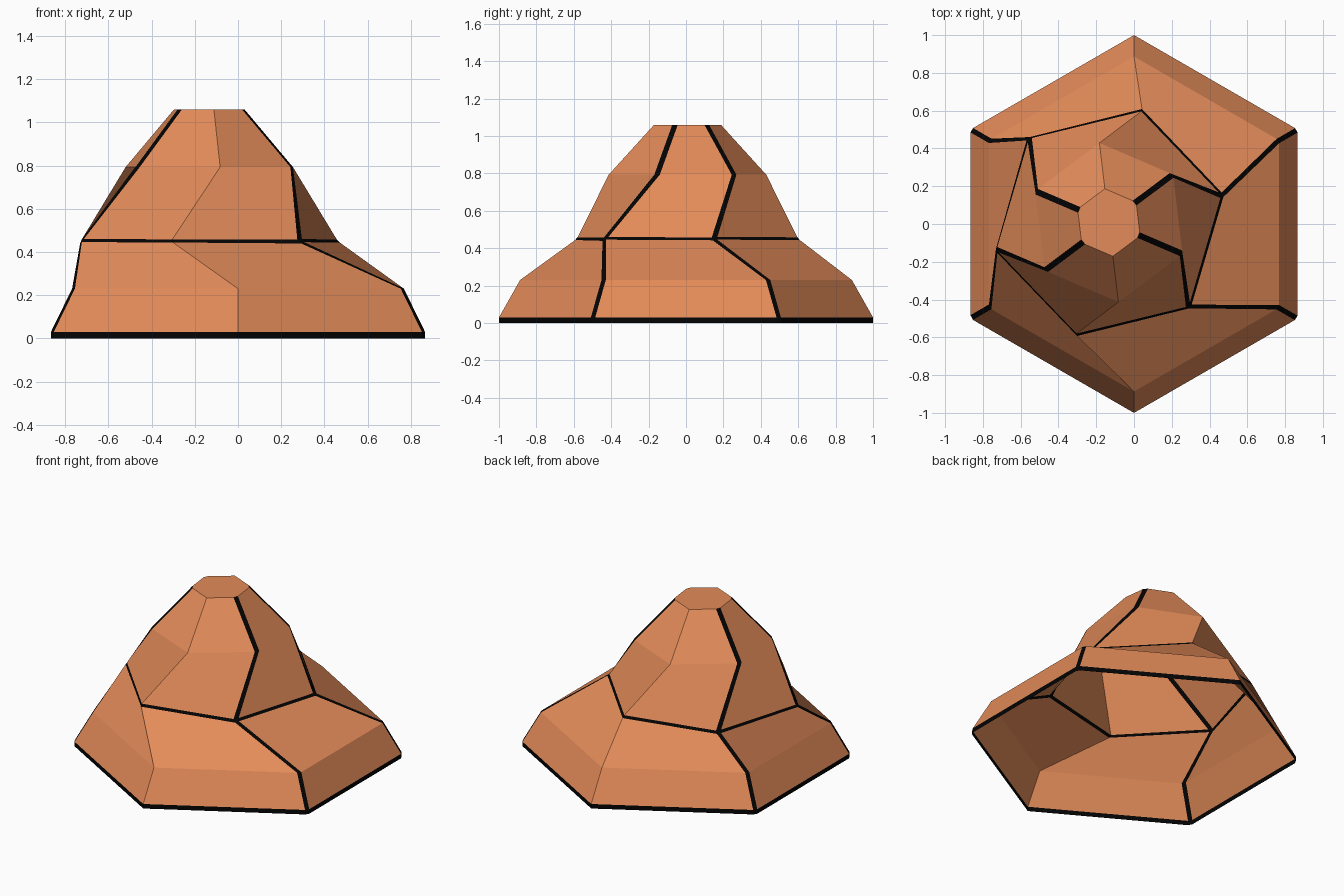
import bpy
import bmesh
from math import cos, sin, radians

cube = bpy.data.objects.get("Cube")
if cube:
    bpy.data.objects.remove(cube, do_unlink=True)


def make_material(name, color):
    mat = bpy.data.materials.new(name)
    mat.use_nodes = True
    mat.diffuse_color = color
    bsdf = mat.node_tree.nodes["Principled BSDF"]
    bsdf.inputs["Base Color"].default_value = color
    bsdf.inputs["Roughness"].default_value = 0.9
    return mat


clay = make_material("clay_orange", (0.77, 0.26, 0.1, 1))
black = make_material("outline_black", (0.001, 0.001, 0.001, 1))

# Hexagonal levels: height, radius, centre x, centre y, twist in degrees
LEVELS = [
    (0.00, 1.0, 0, 0, 0),
    (0.03, 1.0, 0, 0, 0),
    (0.23, 0.887, 0, 0, 0),
    (0.45, 0.618, -0.133, 0.008, -16.6),
    (0.793, 0.424, -0.133, 0.008, 6.8),
    (1.06, 0.18, -0.133, 0.008, 6.8),
]
FOOT, SHOULDER = 0, 3
# Outline width on the edges rising from each level, relative to the widest
RISE_WEIGHTS = [1, 1, 0.6, 1, 1]
RING_WEIGHT = 0.65

bm = bmesh.new()
weight = bm.edges.layers.float.new("bevel_weight_edge")


def hexagon(z, radius, cx, cy, twist):
    angles = [radians(90 + 60 * k + twist) for k in range(6)]
    return [bm.verts.new((cx + radius * cos(a), cy + radius * sin(a), z))
            for a in angles]


# Shell, open below, with a black foot band; the corner order sets the fold
# of the twisted panels
rings = [hexagon(*level) for level in LEVELS]
for i, (low, high) in enumerate(zip(rings, rings[1:])):
    for k in range(6):
        panel = bm.faces.new((low[k - 5], high[k - 5], high[k], low[k]))
        panel.material_index = 1 if i == FOOT else 0
bm.faces.new(rings[-1])

# Mark the outlined edges: four rising ridges and the shoulder ring
for i, (low, high) in enumerate(zip(rings, rings[1:])):
    for k in (1, 2, 4, 5):
        bm.edges.get((low[k], high[k]))[weight] = RISE_WEIGHTS[i]
shoulder = rings[SHOULDER]
for k in range(6):
    bm.edges.get((shoulder[k], shoulder[k - 5]))[weight] = RING_WEIGHT

mesh = bpy.data.meshes.new("hexagonal_mound")
bm.to_mesh(mesh)
bm.free()
mesh.materials.append(clay)
mesh.materials.append(black)
mound = bpy.data.objects.new("hexagonal_mound", mesh)
bpy.context.collection.objects.link(mound)

# Narrow black chamfers along the marked edges
bevel = mound.modifiers.new("outline_chamfer", "BEVEL")
bevel.limit_method = "WEIGHT"
bevel.offset_type = "WIDTH"
bevel.width = 0.03
bevel.segments = 1
bevel.material = 1
